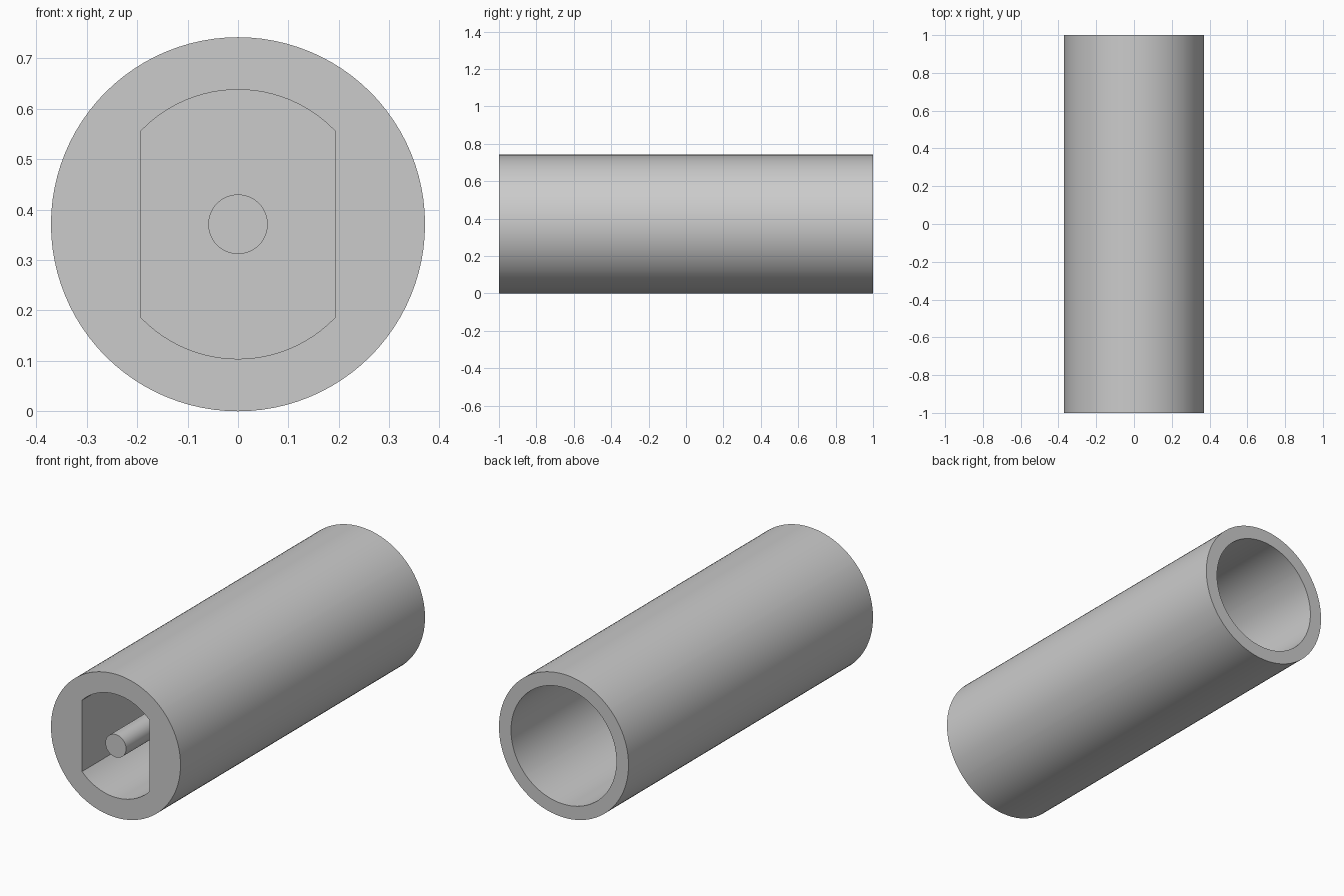
import bpy, bmesh, math

cube = bpy.data.objects.get("Cube")
if cube:
    bpy.data.objects.remove(cube, do_unlink=True)

OUTER, BORE, SOCKET, FLAT, PIN = 0.371, 0.302, 0.267, 0.193, 0.059
FRONT, BACK = -1.0, 1.0
FLOOR_FRONT, FLOOR_BACK = -0.05, 0.05

grey = bpy.data.materials.new("plain grey")
grey.use_nodes = True
colour = (0.6, 0.6, 0.6, 1)
grey.diffuse_color = colour
grey.node_tree.nodes["Principled BSDF"].inputs["Base Color"].default_value = colour

# Even steps round the circle plus the exact corners of the two-flat socket
corner = math.acos(FLAT / SOCKET)
angles = [math.tau * i / 96 for i in range(96)]
angles += [corner, math.pi - corner, math.pi + corner, math.tau - corner]
angles.sort()


def round_shape(radius):
    return lambda a: radius


def socket_shape(a):
    return min(SOCKET, FLAT / max(abs(math.cos(a)), 0.001))


def lofted_solid(name, sections):
    """Skin a closed solid through (shape, y) sections and cap its ends."""
    bm = bmesh.new()
    rings = []
    for shape, y in sections:
        rings.append([bm.verts.new((shape(a) * math.cos(a), y,
                                    OUTER + shape(a) * math.sin(a)))
                      for a in angles])
    count = len(angles)
    for r, s in zip(rings, rings[1:]):
        for i in range(count):
            j = (i + 1) % count
            bm.faces.new((r[i], r[j], s[j], s[i]))
    bm.faces.new(rings[0])
    bm.faces.new(rings[-1])
    bmesh.ops.recalc_face_normals(bm, faces=bm.faces)
    mesh = bpy.data.meshes.new(name)
    bm.to_mesh(mesh)
    bm.free()
    mesh.materials.append(grey)
    obj = bpy.data.objects.new(name, mesh)
    bpy.context.collection.objects.link(obj)
    bpy.ops.object.select_all(action='DESELECT')
    obj.select_set(True)
    bpy.context.view_layer.objects.active = obj
    bpy.ops.object.shade_smooth_by_angle(angle=math.radians(30))
    return obj


# Sleeve: flat-sided socket in front, round bore behind, wall between
lofted_solid("sleeve", [
    (socket_shape, FLOOR_FRONT), (socket_shape, FRONT),
    (round_shape(OUTER), FRONT), (round_shape(OUTER), BACK),
    (round_shape(BORE), BACK), (round_shape(BORE), FLOOR_BACK),
])

# Centre pin, flush with the front and rooted in the wall
lofted_solid("centre_pin", [
    (round_shape(PIN), FRONT), (round_shape(PIN), FLOOR_FRONT + 0.02),
])
